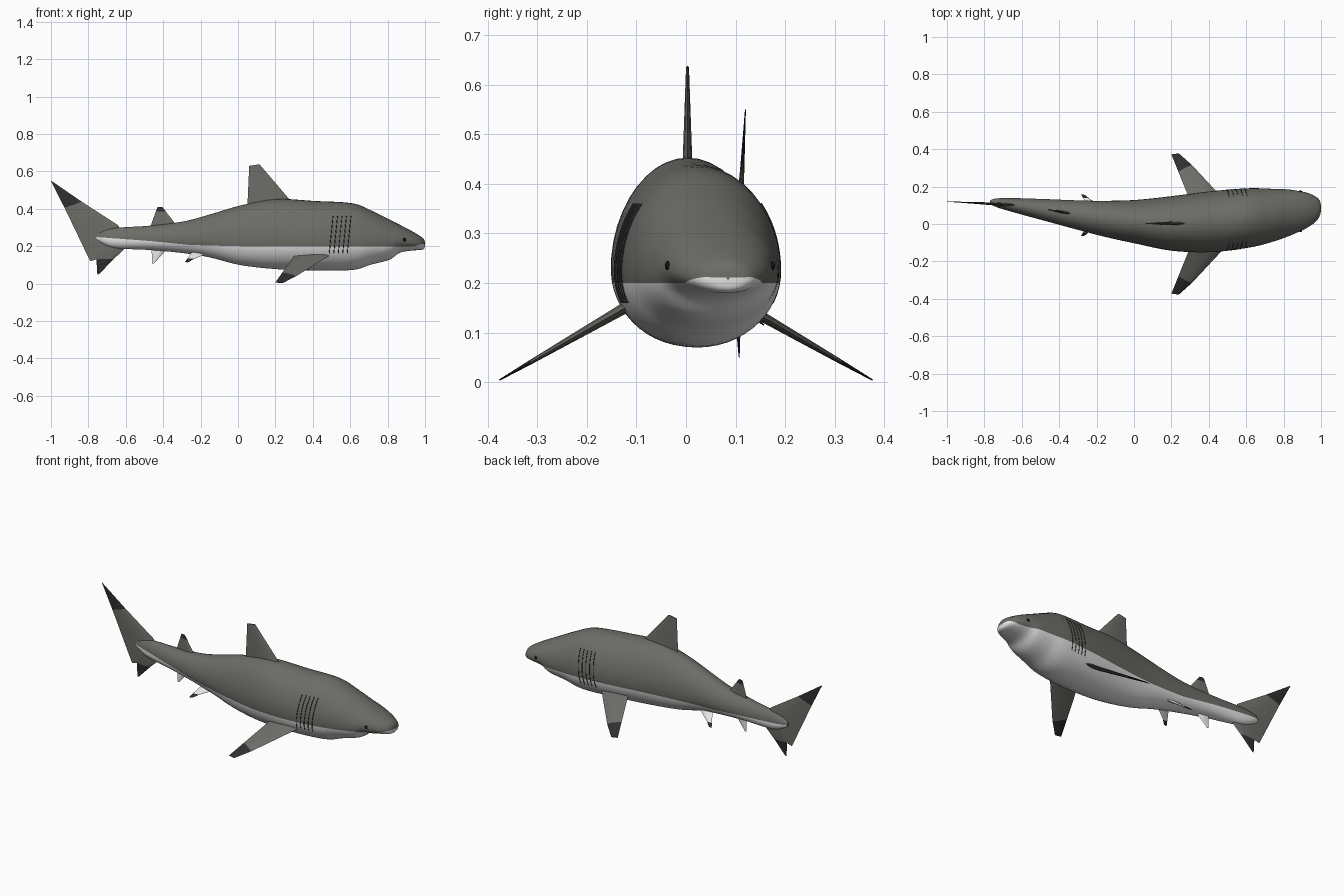
import bpy, bmesh, math
from mathutils import Vector

if "Cube" in bpy.data.objects:
    bpy.data.objects.remove(bpy.data.objects["Cube"])


def material(name, rgb):
    m = bpy.data.materials.new(name)
    m.diffuse_color = (*rgb, 1)
    m.use_nodes = True
    m.node_tree.nodes["Principled BSDF"].inputs["Base Color"].default_value = m.diffuse_color
    return m


GREY = material("slate grey", (0.15, 0.15, 0.135))
WHITE = material("belly white", (0.8, 0.8, 0.8))
DARK = material("fin tip dark", (0.028, 0.028, 0.028))
BLACK = material("eye black", (0.006, 0.006, 0.006))

# Body stations: x, top z, bottom z, centre y, half width
ROWS = [
    (-.77, .262, .240, .118, .008), (-.74, .280, .220, .114, .022),
    (-.66, .298, .190, .103, .036), (-.47, .310, .180, .074, .059),
    (-.29, .333, .163, .046, .080), (-.15, .370, .140, .027, .097),
    (.01, .417, .100, .012, .117), (.20, .452, .078, .003, .146),
    (.41, .442, .071, .012, .163), (.61, .430, .073, .032, .159),
    (.715, .390, .103, .043, .146), (.81, .343, .128, .057, .129),
    (.865, .315, .165, .065, .114), (.93, .281, .177, .074, .092),
    (.975, .254, .180, .080, .064), (.995, .236, .187, .085, .036),
    (1.0, .213, .207, .085, .003)]
# Height of the grey / white border along x
BORDER = [(-.77, .25), (-.7, .245), (-.47, .228), (-.26, .207), (0, .2),
          (.94, .2), (.99, .212), (1.0, .211)]


def station(t):
    """Smoothly interpolated body station at row position t."""
    i = min(int(t), len(ROWS) - 2)
    u = t - i
    p = [ROWS[max(0, min(len(ROWS) - 1, i + k))] for k in (-1, 0, 1, 2)]
    out = []
    for a, b, c, d in zip(*p):
        m0, m1 = (c - a) / 2, (d - b) / 2
        out.append((2*u**3 - 3*u**2 + 1) * b + (u**3 - 2*u**2 + u) * m0
                   + (3*u**2 - 2*u**3) * c + (u**3 - u**2) * m1)
    return out


def station_at(x):
    lo, hi = 0.0, len(ROWS) - 1.0
    for _ in range(40):
        mid = (lo + hi) / 2
        lo, hi = (mid, hi) if station(mid)[0] < x else (lo, mid)
    return station(lo)


def border(x):
    for (x0, z0), (x1, z1) in zip(BORDER, BORDER[1:]):
        if x <= x1:
            return z0 + (z1 - z0) * max(0, (x - x0) / (x1 - x0))
    return BORDER[-1][1]


def section(s):
    """Middle height, upper and lower radius of a station."""
    zc = s[2] + .42 * (s[1] - s[2])
    return zc, s[1] - zc, zc - s[2]


def angle_at(s, z):
    zc, up, down = section(s)
    return math.asin(max(-.95, min(.95, (z - zc) / (up if z > zc else down))))


def body_point(s, a):
    zc, up, down = section(s)
    sn = math.sin(a)
    return Vector((s[0], s[3] + s[4] * math.cos(a), zc + sn * (up if sn > 0 else down)))


def finish(name, bm, mats, angle=40):
    bmesh.ops.recalc_face_normals(bm, faces=bm.faces)
    me = bpy.data.meshes.new(name)
    bm.to_mesh(me)
    bm.free()
    for m in mats:
        me.materials.append(m)
    ob = bpy.data.objects.new(name, me)
    bpy.context.collection.objects.link(ob)
    bpy.ops.object.select_all(action='DESELECT')
    ob.select_set(True)
    bpy.context.view_layer.objects.active = ob
    bpy.ops.object.shade_smooth_by_angle(angle=math.radians(angle))
    return ob


def loft(rings, mat_rule):
    bm = bmesh.new()
    vr = [[bm.verts.new(p) for p in r] for r in rings]
    n = len(vr[0])
    for i in range(len(vr) - 1):
        for j in range(n):
            k = (j + 1) % n
            f = bm.faces.new((vr[i][j], vr[i][k], vr[i + 1][k], vr[i + 1][j]))
            f.material_index = mat_rule(i, j)
    for r, i in ((vr[0], 0), (vr[-1], len(vr) - 2)):
        bm.faces.new(r).material_index = mat_rule(i, 0)
    return bm


# Body: lofted sections, each with a vertex exactly on the colour border
N, STEPS = 24, 5
rings = []
for q in range((len(ROWS) - 1) * STEPS + 1):
    s = station(q / STEPS)
    a0 = angle_at(s, border(s[0]))
    upper, lower = math.pi - 2 * a0, math.pi + 2 * a0
    rings.append([body_point(s, a0 + upper * j / N) for j in range(N)]
                 + [body_point(s, math.pi - a0 + lower * j / N) for j in range(N)])
finish("body", loft(rings, lambda i, j: 0 if j < N else 1), [GREY, WHITE], 60)


def fin(name, chords, normal, colour, dark=()):
    """Loft lens sections over (lead point, trail point, half thickness)."""
    nrm = Vector(normal).normalized()
    prof = [(0, 0), (.12, .7), (.35, 1), (.7, .6), (1, 0),
            (.7, -.6), (.35, -1), (.12, -.7)]
    rs = [[Vector(a).lerp(Vector(b), u) + nrm * h * t for u, h in prof]
          for a, b, t in chords]
    finish(name, loft(rs, lambda i, j: int(i in dark)), [colour, DARK])


def upright(chords, y):
    """Chords given as (lead x, z, trail x, z, half thickness) on a wall y(x)."""
    return [((a, y(a), b), (c, y(c), d), t) for a, b, c, d, t in chords]


# Fins on the midline
fin("dorsal_fin", upright([(.31, .41, .05, .41, .011), (.115, .638, .06, .63, .003)],
                          lambda x: .003), (0, 1, 0), GREY)
bend = lambda x: .07 - .17 * (x + .42)
fin("second_dorsal_fin", upright([(-.32, .30, -.47, .30, .008), (-.385, .385, -.44, .385, .004),
                                  (-.405, .41, -.43, .41, .002)], bend),
    (.17, 1, 0), GREY, {1})
fin("anal_fin", upright([(-.365, .20, -.462, .20, .007), (-.45, .108, -.46, .108, .002)],
                        bend), (.17, 1, 0), WHITE)
fin("tail_fin", upright([(-.998, .55, -1.0, .548, .001), (-.835, .438, -.927, .405, .004),
                         (-.64, .312, -.79, .12, .01), (-.60, .192, -.785, .122, .01),
                         (-.663, .133, -.757, .13, .006), (-.742, .052, -.752, .048, .001)],
                        lambda x: .1 - .05 * (x + .6)), (.05, 1, 0), GREY, {0, 4})

for side, sy in (("left", 1), ("right", -1)):
    # Pectoral fins slope down and outwards
    def pec(x, y):
        return (x, sy * y, .14 - (y - .14) * .575)
    fin(side + "_pectoral_fin",
        [(pec(.51, .10), pec(.31, .10), .012), (pec(.31, .315), pec(.237, .28), .005),
         (pec(.24, .377), pec(.2, .372), .0015)], (0, sy * .5, .87), GREY, {1})

    # Pelvic fins sit either side of the bent centre line
    def pel(x, off, z):
        return (x, .047 + sy * off, z)
    fin(side + "_pelvic_fin",
        [(pel(-.155, .04, .165), pel(-.24, .04, .178), .007),
         (pel(-.238, .088, .131), pel(-.272, .092, .133), .004),
         (pel(-.262, .108, .116), pel(-.284, .112, .115), .0015)],
        (0, sy * .5, .87), WHITE, {1})

    # Eye: small flattened ball on the side of the head
    s = station_at(.89)
    a = angle_at(s, .235)
    p = body_point(s, a if sy > 0 else math.pi - a)
    bm = bmesh.new()
    bmesh.ops.create_uvsphere(bm, u_segments=16, v_segments=10, radius=.009)
    bmesh.ops.scale(bm, vec=(1, .6, 1), verts=bm.verts)
    bmesh.ops.translate(bm, vec=p, verts=bm.verts)
    finish(side + "_eye", bm, [BLACK])

    # Gill slits: five thin lines hugging the flank
    for g in range(5):
        cu = bpy.data.curves.new(f"{side}_gill_slit_{g + 1}", 'CURVE')
        cu.dimensions = '3D'
        cu.bevel_depth = .0022
        cu.bevel_resolution = 1
        sp = cu.splines.new('POLY')
        sp.points.add(12)
        for k in range(13):
            s = station_at(.488 + .024 * g + .02 * k / 12)
            a = angle_at(s, .16 + .2 * k / 12)
            sp.points[k].co = (*body_point(s, a if sy > 0 else math.pi - a), 1)
        cu.materials.append(DARK)
        bpy.context.collection.objects.link(bpy.data.objects.new(cu.name, cu))
